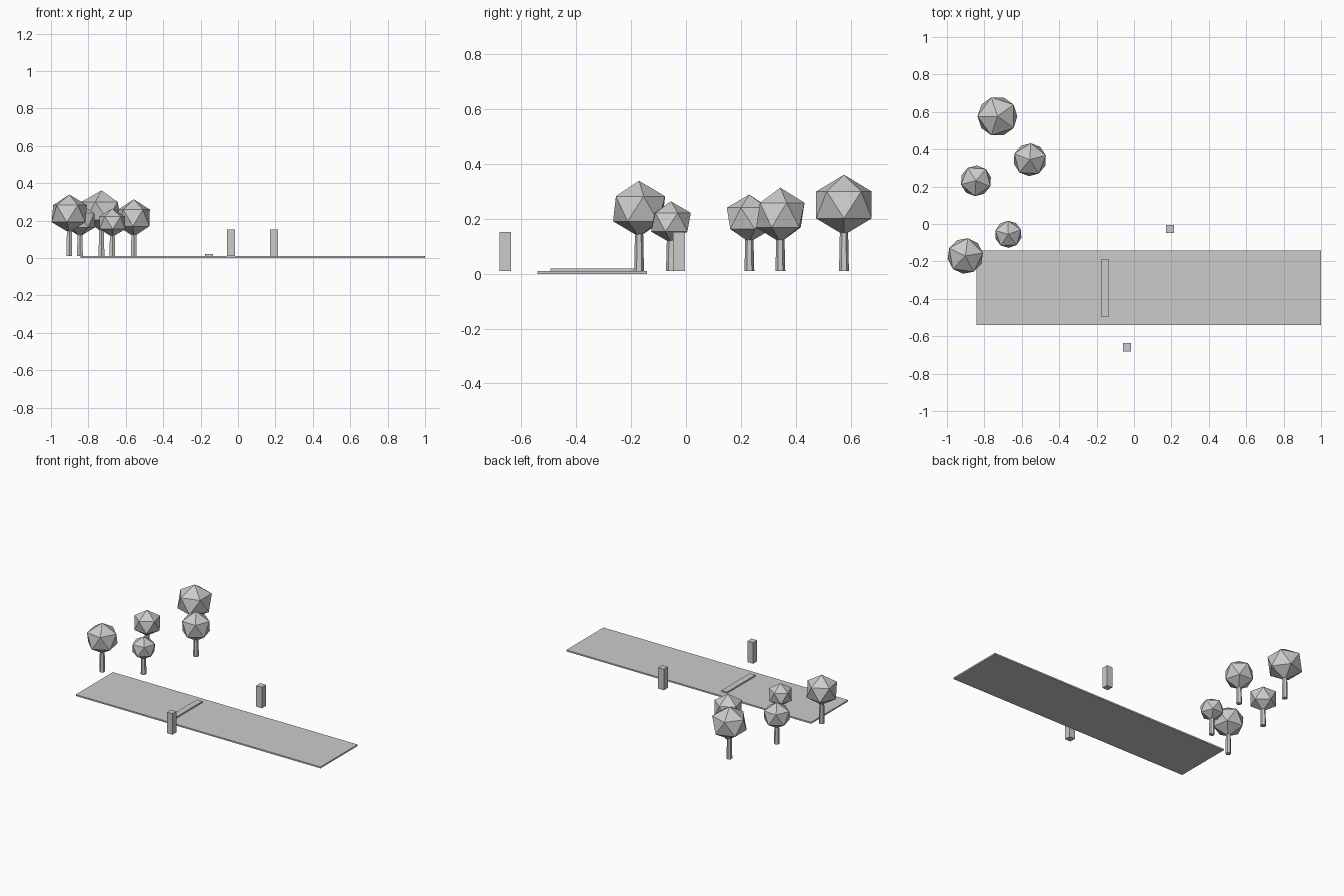
import bpy
from math import radians

if "Cube" in bpy.data.objects:
    bpy.data.objects.remove(bpy.data.objects["Cube"])


def box(name, x0, x1, y0, y1, z0, z1):
    bpy.ops.mesh.primitive_cube_add(size=1, location=((x0 + x1) / 2, (y0 + y1) / 2, (z0 + z1) / 2))
    ob = bpy.context.object
    ob.name = name
    ob.scale = (x1 - x0, y1 - y0, z1 - z0)


def tree(i, x, y, z, r, rz, tilt, turn):
    # tapered six-sided trunk
    bpy.ops.mesh.primitive_cone_add(vertices=6, radius1=0.018, radius2=0.013,
                                    depth=z - 0.01, location=(x, y, (z + 0.01) / 2))
    bpy.context.object.name = f"tree_trunk_{i}"
    # faceted crown
    bpy.ops.mesh.primitive_ico_sphere_add(subdivisions=1, radius=1, location=(x, y, z),
                                          rotation=(radians(tilt), 0, radians(turn)))
    ob = bpy.context.object
    ob.name = f"tree_crown_{i}"
    ob.scale = (r, r, rz)


# road and stop line
box("road", -0.842, 1.0, -0.541, -0.142, 0.0, 0.01)
box("stop_line", -0.176, -0.134, -0.494, -0.19, 0.01, 0.02)

# roadside posts
for i, (x, y) in enumerate([(-0.038, -0.659), (0.192, -0.026)]):
    box(f"post_{i}", x - 0.0215, x + 0.0215, y - 0.0215, y + 0.0215, 0.01, 0.153)

# trees
trees = [
    (-0.73, 0.576, 0.251, 0.119, 0.110, 0, 36),
    (-0.557, 0.344, 0.214, 0.099, 0.100, 0, 15),
    (-0.845, 0.231, 0.202, 0.092, 0.087, 0, 50),
    (-0.672, -0.055, 0.188, 0.081, 0.076, 0, 20),
    (-0.902, -0.171, 0.237, 0.107, 0.102, 0, 10),
]
for i, t in enumerate(trees):
    tree(i, *t)
